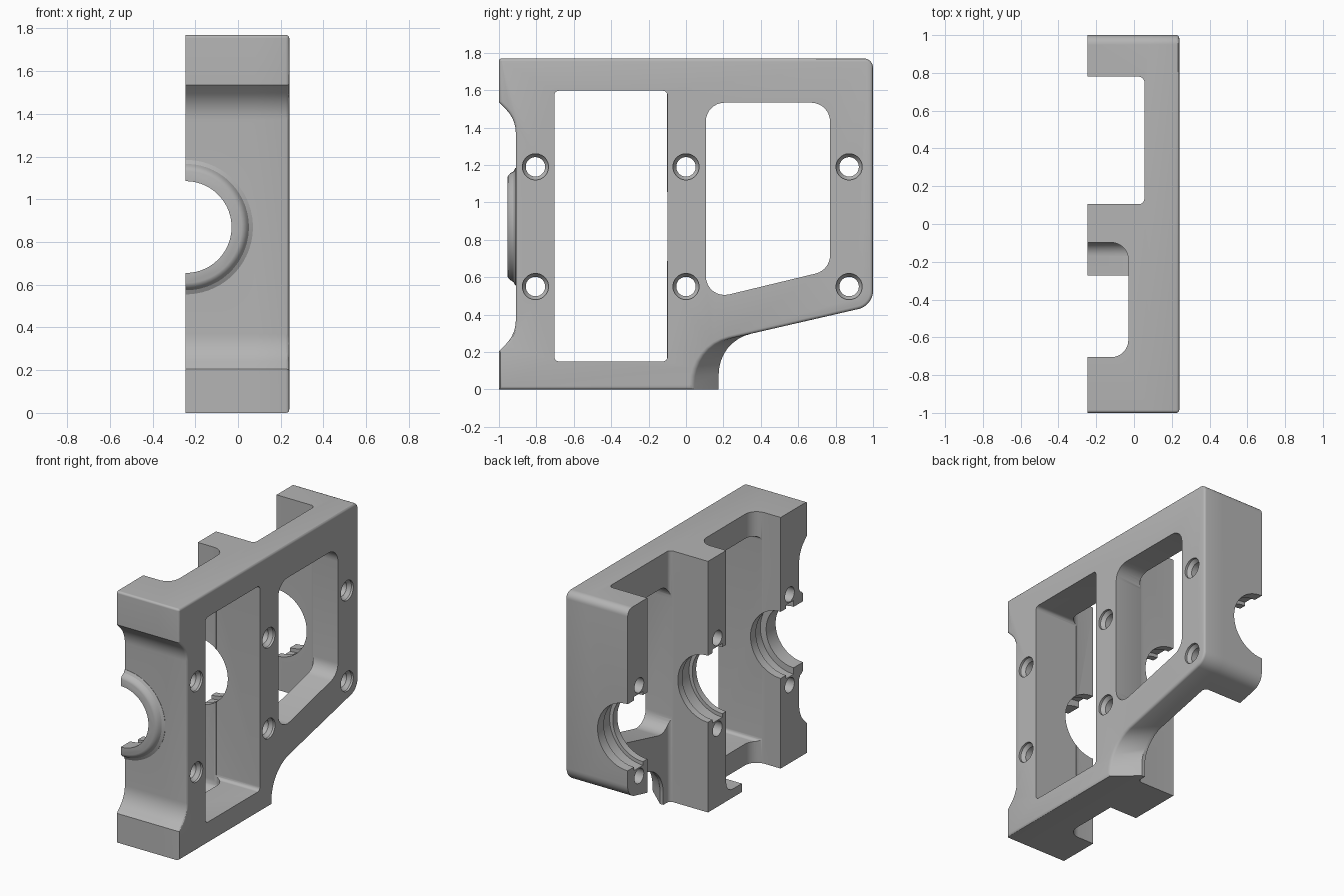
import bpy, bmesh, math
from mathutils import Vector

if "Cube" in bpy.data.objects:
    bpy.data.objects.remove(bpy.data.objects["Cube"], do_unlink=True)

BACK, FACE = -0.245, 0.24      # split plane and outer plate face in x
BORE_Z = 0.87                  # height of the shaft bore

grey = bpy.data.materials.new("cast_grey")
grey.use_nodes = True
colour = (0.46, 0.46, 0.46, 1)
grey.diffuse_color = colour
grey.node_tree.nodes["Principled BSDF"].inputs["Base Color"].default_value = colour


def rounded(corners, seg=8):
    """Polygon from (u, v, radius) corners, with rounded corners."""
    pts = []
    for i, (u, v, r) in enumerate(corners):
        p = Vector((u, v))
        if r == 0:
            pts.append(p)
            continue
        a = (Vector(corners[i - 1][:2]) - p).normalized()
        b = (Vector(corners[(i + 1) % len(corners)][:2]) - p).normalized()
        half = a.angle(b) / 2
        centre = p + (a + b).normalized() * r / math.sin(half)
        start = p + a * r / math.tan(half) - centre
        end = p + b * r / math.tan(half) - centre
        turn = math.atan2(start.x * end.y - start.y * end.x, start.dot(end))
        for k in range(seg + 1):
            t = turn * k / seg
            c, s = math.cos(t), math.sin(t)
            pts.append(centre + Vector((start.x * c - start.y * s, start.x * s + start.y * c)))
    return pts


def place(axis, d, p):
    return {"x": (d, p[0], p[1]), "y": (p[0], d, p[1]), "z": (p[0], p[1], d)}[axis]


def loft(name, axis, sections, bevel=0):
    """Solid through (distance, points) sections stacked along an axis."""
    bm = bmesh.new()
    rings = [[bm.verts.new(place(axis, d, p)) for p in pts] for d, pts in sections]
    for low, high in zip(rings, rings[1:]):
        for i in range(len(low)):
            bm.faces.new((low[i - 1], low[i], high[i], high[i - 1]))
    bm.faces.new(rings[0])
    cap = bm.faces.new(rings[-1])
    bmesh.ops.recalc_face_normals(bm, faces=bm.faces)
    if bevel:
        bmesh.ops.bevel(bm, geom=list(cap.edges), offset=bevel, segments=3,
                        profile=0.5, affect="EDGES")
    mesh = bpy.data.meshes.new(name)
    bm.to_mesh(mesh)
    bm.free()
    mesh.materials.append(grey)
    obj = bpy.data.objects.new(name, mesh)
    bpy.context.collection.objects.link(obj)
    return obj


def turned(name, axis, centre, profile, seg=64):
    """Round solid from (distance, radius) pairs."""
    angles = [math.tau * (k + 0.5) / seg for k in range(seg)]
    return loft(name, axis, [(d, [(centre[0] + r * math.cos(a), centre[1] + r * math.sin(a))
                                  for a in angles]) for d, r in profile])


def box_outline(u0, u1, v0, v1, r=0):
    return rounded([(u0, v0, r), (u1, v0, r), (u1, v1, r), (u0, v1, r)])


def combine(target, other, operation):
    mod = target.modifiers.new(operation, "BOOLEAN")
    mod.object, mod.operation, mod.solver = other, operation, "EXACT"
    bpy.context.view_layer.objects.active = target
    bpy.ops.object.modifier_apply(modifier=mod.name)
    bpy.data.objects.remove(other, do_unlink=True)


# Main body: side outline whose lower hollow flares toward the plate face
def outline(hollow_y, hollow_z, hollow_r):
    return rounded([
        (-1, 0, 0), (hollow_y, 0, 0), (hollow_y, hollow_z, hollow_r),
        (1, 0.448, 0.1), (1, 1.77, 0.05), (-1, 1.77, 0.015),
        (-1, 1.535, 0), (-0.91, 1.445, 0.18), (-0.91, 0.295, 0.18), (-1, 0.205, 0)])


inner = outline(0.175, 0.258, 0.22)
outer = outline(0.035, 0.226, 0.25)
body = loft("bearing_bracket", "x", [(BACK, inner), (0.08, inner), (FACE, outer)], bevel=0.016)

# Pockets between the three pillars, open at top and bottom
for y0, y1, depth, r in ((-0.705, -0.098, -0.03, 0.09), (0.105, 0.78, 0.055, 0.03)):
    pocket = box_outline(-0.6, depth, y0, y1, r)
    combine(body, loft("pocket", "z", [(-0.2, pocket), (2, pocket)]), "DIFFERENCE")

# Windows through the plate
front_window = box_outline(-0.704, -0.099, 0.15, 1.597, 0.025)
rear_window = rounded([(0.106, 0.478, 0.1), (0.77, 0.638, 0.1),
                       (0.77, 1.533, 0.1), (0.106, 1.533, 0.1)])
for window in (front_window, rear_window):
    combine(body, loft("window", "x", [(-0.1, window), (0.4, window)]), "DIFFERENCE")

# Foot on the middle pillar with a hollow fillet
foot = [(-0.05, 0), (-0.272, 0), (-0.272, 0.06)]
foot += [(-0.17 + 0.072 * math.sin(t), 0.132 - 0.072 * math.cos(t))
         for t in (math.pi / 2 * k / 8 for k in range(9))] + [(-0.05, 0.132)]
combine(body, loft("foot", "x", [(BACK, foot), (0.0, foot)]), "UNION")

# Raised collar around the bore on the front
collar = [(-0.87, 0.315), (-0.912, 0.315), (-0.922, 0.296), (-0.94, 0.286),
          (-0.951, 0.274), (-0.955, 0.262)]
combine(body, turned("collar", "y", (BACK, BORE_Z), collar), "UNION")
spare = box_outline(-0.8, BACK, -1.2, 1.2)
combine(body, loft("split_plane", "z", [(-0.2, spare), (2, spare)]), "DIFFERENCE")

# Stepped shaft bore with a bearing groove in each pillar
bore = [(-1.2, 0.215), (-0.85, 0.215), (-0.85, 0.26), (-0.765, 0.26), (-0.765, 0.235),
        (-0.055, 0.235), (-0.055, 0.26), (0.055, 0.26), (0.055, 0.235),
        (0.83, 0.235), (0.83, 0.26), (0.93, 0.26), (0.93, 0.235), (1.2, 0.235)]
combine(body, turned("bore", "y", (BACK, BORE_Z), bore), "DIFFERENCE")

# Countersunk bolt holes either side of the bore
for y in (-0.805, 0, 0.872):
    for z in (0.55, 1.19):
        hole = [(-0.4, 0.052), (0.2, 0.052), (0.225, 0.07), (0.4, 0.07)]
        combine(body, turned("bolt_hole", "x", (y, z), hole, 32), "DIFFERENCE")

bpy.ops.object.select_all(action="DESELECT")
body.select_set(True)
bpy.context.view_layer.objects.active = body
bpy.ops.object.shade_smooth_by_angle(angle=math.radians(30))
